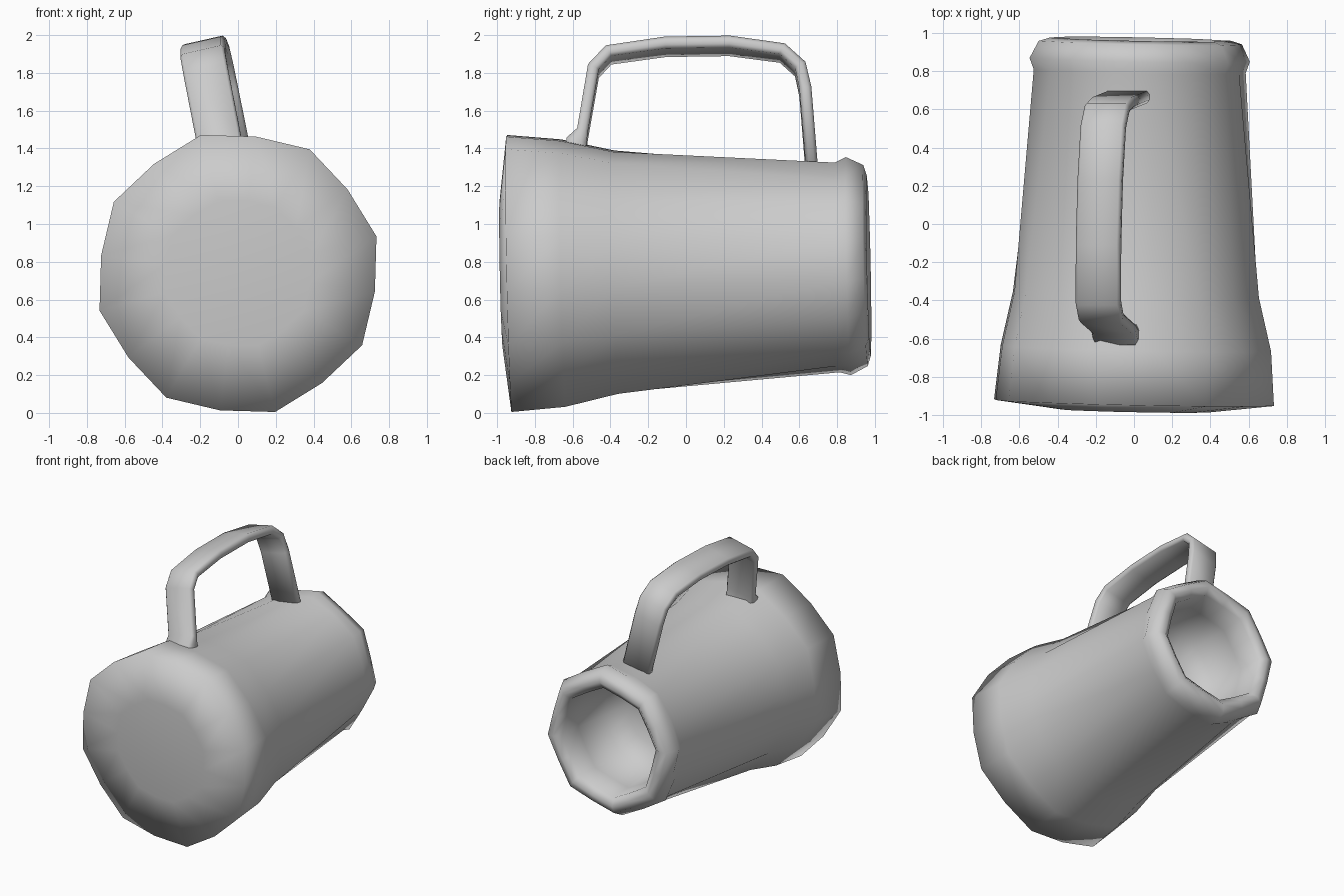
import bpy
import bmesh
from math import sin, cos, pi, radians
from mathutils import Vector

cube = bpy.data.objects.get("Cube")
if cube:
    bpy.data.objects.remove(cube, do_unlink=True)

GREY = (0.6, 0.6, 0.6, 1)
clay = bpy.data.materials.new("plain_grey")
clay.use_nodes = True
clay.diffuse_color = GREY
shader = clay.node_tree.nodes["Principled BSDF"]
shader.inputs["Base Color"].default_value = GREY
shader.inputs["Roughness"].default_value = 0.8


def skin_rings(name, rings, tips=(None, None)):
    """Join equal rings of points into a smooth tube, ending in points or flat caps."""
    bm = bmesh.new()
    loops = [[bm.verts.new(p) for p in ring] for ring in rings]
    n = len(loops[0])
    for a, b in zip(loops, loops[1:]):
        for i in range(n):
            j = (i + 1) % n
            bm.faces.new((a[i], a[j], b[j], b[i]))
    for loop, tip in zip((loops[0], loops[-1]), tips):
        if tip is None:
            bm.faces.new(loop)
        else:
            t = bm.verts.new(tip)
            for i in range(n):
                bm.faces.new((loop[i], loop[(i + 1) % n], t))
    bmesh.ops.recalc_face_normals(bm, faces=bm.faces)
    mesh = bpy.data.meshes.new(name)
    bm.to_mesh(mesh)
    bm.free()
    mesh.materials.append(clay)
    mesh.polygons.foreach_set("use_smooth", [True] * len(mesh.polygons))
    obj = bpy.data.objects.new(name, mesh)
    bpy.context.collection.objects.link(obj)
    return obj


# Mug lying on its side: base at the front, mouth at the back
SIDES = 16


def mug_ring(y, cx, cz, r, shape, tilt=0.015):
    """A softened octagon: the shape scales the even and the odd corners."""
    points = []
    for i in range(SIDES):
        a = radians(15) + 2 * pi * i / SIDES
        rr = r * shape[i % 2]
        slant = -tilt * (cos(a) + sin(a)) * r / 0.75
        points.append((cx + rr * cos(a), y + slant, cz + rr * sin(a)))
    return points


SOFT = (1, 0.963)
TURNED_SOFT = (0.963, 1)
TURNED_SHARP = (0.935, 1)
outside = [
    (-0.978, 0, 0.74, 0.40, SOFT),
    (-0.935, 0, 0.738, 0.759, SOFT),
    (-0.65, 0.01, 0.74, 0.733, SOFT),
    (-0.37, 0.01, 0.745, 0.667, SOFT),
    (0.80, 0.03, 0.77, 0.56, TURNED_SOFT),
    (0.86, 0.03, 0.777, 0.582, TURNED_SHARP),
    (0.95, 0.033, 0.78, 0.537, TURNED_SHARP),
    (0.968, 0.033, 0.78, 0.48, TURNED_SHARP),
]
inside = [
    (0.93, 0.033, 0.78, 0.425, TURNED_SHARP),
    (0.75, 0.03, 0.775, 0.41, TURNED_SHARP),
    (0.48, 0.03, 0.775, 0.37, TURNED_SOFT),
    (0.38, 0.03, 0.775, 0.22, TURNED_SOFT),
]
rings = [mug_ring(*r) for r in outside + inside]
skin_rings("mug_body", rings, ((0, -0.985, 0.74), (0.03, 0.35, 0.775)))

# Handle: flat chamfered strap bent over the body and leaning to one side
path = [(-0.58, 1.30), (-0.58, 1.42), (-0.548, 1.475), (-0.49, 1.81),
        (-0.41, 1.895), (-0.11, 1.938), (0.23, 1.943), (0.51, 1.905),
        (0.605, 1.82), (0.632, 1.70), (0.668, 1.26)]
half_thick = [0.06, 0.055, 0.03] + [0.032] * 8
centres = [Vector((-0.2 + (1.95 - z) * 0.2 + (y + 0.5) * 0.03, y, z)) for y, z in path]
across = Vector((0.97, 0, 0.22)).normalized()
section = [(1, 0.45), (0.88, 1), (-0.88, 1), (-1, 0.45),
           (-1, -0.45), (-0.88, -1), (0.88, -1), (1, -0.45)]
strap = []
for i, c in enumerate(centres):
    before = (c - centres[i - 1]).normalized() if i else Vector()
    after = (centres[i + 1] - c).normalized() if i + 1 < len(centres) else Vector()
    out = across.cross(before + after).normalized()
    strap.append([c + across * 0.119 * u + out * half_thick[i] * v for u, v in section])
skin_rings("handle", strap)
